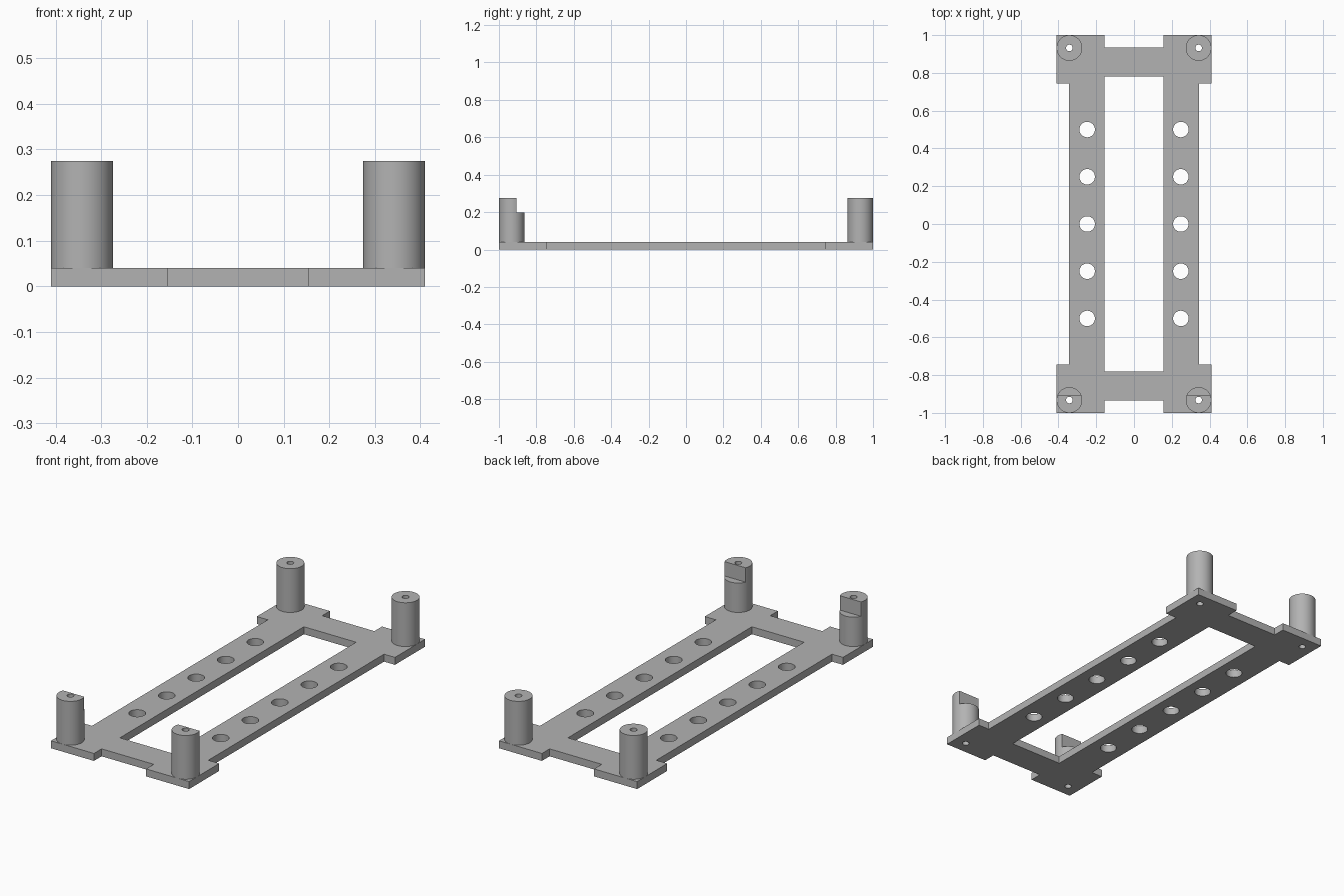
import bpy, bmesh, math

if "Cube" in bpy.data.objects:
    bpy.data.objects.remove(bpy.data.objects["Cube"])

T = 0.04                      # plate thickness
PX, PY, PR = 0.342, 0.932, 0.068   # post centre and radius
BORE = 0.0175

grey = bpy.data.materials.new("grey plastic")
grey.diffuse_color = (0.45, 0.45, 0.45, 1)
grey.use_nodes = True
grey.node_tree.nodes["Principled BSDF"].inputs["Base Color"].default_value = grey.diffuse_color


def circle(cx, cy, r, n=48):
    return [(cx + r * math.cos(2 * math.pi * i / n),
             cy + r * math.sin(2 * math.pi * i / n)) for i in range(n)]


def extrude_loops(name, loops, z0, z1):
    """Fill an outline with holes and extrude it into a solid mesh."""
    cu = bpy.data.curves.new(name, 'CURVE')
    cu.dimensions = '2D'
    cu.fill_mode = 'BOTH'
    cu.extrude = (z1 - z0) / 2
    for pts in loops:
        sp = cu.splines.new('POLY')
        sp.points.add(len(pts) - 1)
        for p, (x, y) in zip(sp.points, pts):
            p.co = (x, y, 0, 1)
        sp.use_cyclic_u = True
    ob = bpy.data.objects.new(name, cu)
    bpy.context.collection.objects.link(ob)
    bpy.ops.object.select_all(action='DESELECT')
    ob.select_set(True)
    bpy.context.view_layer.objects.active = ob
    bpy.ops.object.convert(target='MESH')
    ob = bpy.context.object
    bm = bmesh.new()
    bm.from_mesh(ob.data)
    bmesh.ops.translate(bm, verts=bm.verts, vec=(0, 0, (z0 + z1) / 2))
    bmesh.ops.remove_doubles(bm, verts=bm.verts, dist=1e-5)
    bmesh.ops.recalc_face_normals(bm, faces=bm.faces)
    bm.to_mesh(ob.data)
    bm.free()
    ob.data.materials.clear()
    ob.data.materials.append(grey)
    return ob


def smooth(ob):
    bpy.ops.object.select_all(action='DESELECT')
    ob.select_set(True)
    bpy.context.view_layer.objects.active = ob
    bpy.ops.object.shade_smooth_by_angle(angle=math.radians(30))


# base frame: quarter outline mirrored round, with opening, rail holes, bores
q = [(0.345, 0.745), (0.41, 0.745), (0.41, 1.0), (0.155, 1.0), (0.155, 0.935)]
outline = (q + [(-x, y) for x, y in reversed(q)]
           + [(-x, -y) for x, y in q] + [(x, -y) for x, y in reversed(q)])
opening = [(0.155, 0.78), (-0.155, 0.78), (-0.155, -0.78), (0.155, -0.78)]
loops = [outline, opening]
for s in (-1, 1):
    loops += [circle(s * 0.248, 0.25 * i, 0.041) for i in range(-2, 3)]
    loops += [circle(s * PX, t * PY, BORE, 24) for t in (-1, 1)]
smooth(extrude_loops("base_frame", loops, 0, T))

# step cutter for the front posts
cutter = extrude_loops("step_cutter", [[(-0.6, -0.905), (0.6, -0.905),
                                        (0.6, -0.7), (-0.6, -0.7)]], 0.198, 0.4)
cutter.hide_render = True

# four bored posts, the front pair stepped on the inner side
for sx, side in ((-1, "left"), (1, "right")):
    for sy, end in ((-1, "front"), (1, "back")):
        post = extrude_loops(f"{end}_{side}_post",
                             [circle(sx * PX, sy * PY, PR, 64),
                              circle(sx * PX, sy * PY, BORE, 24)], T, 0.275)
        if sy < 0:
            m = post.modifiers.new("step", 'BOOLEAN')
            m.operation = 'DIFFERENCE'
            m.solver = 'EXACT'
            m.object = cutter
            bpy.ops.object.modifier_apply(modifier=m.name)
        smooth(post)

bpy.data.objects.remove(cutter)
